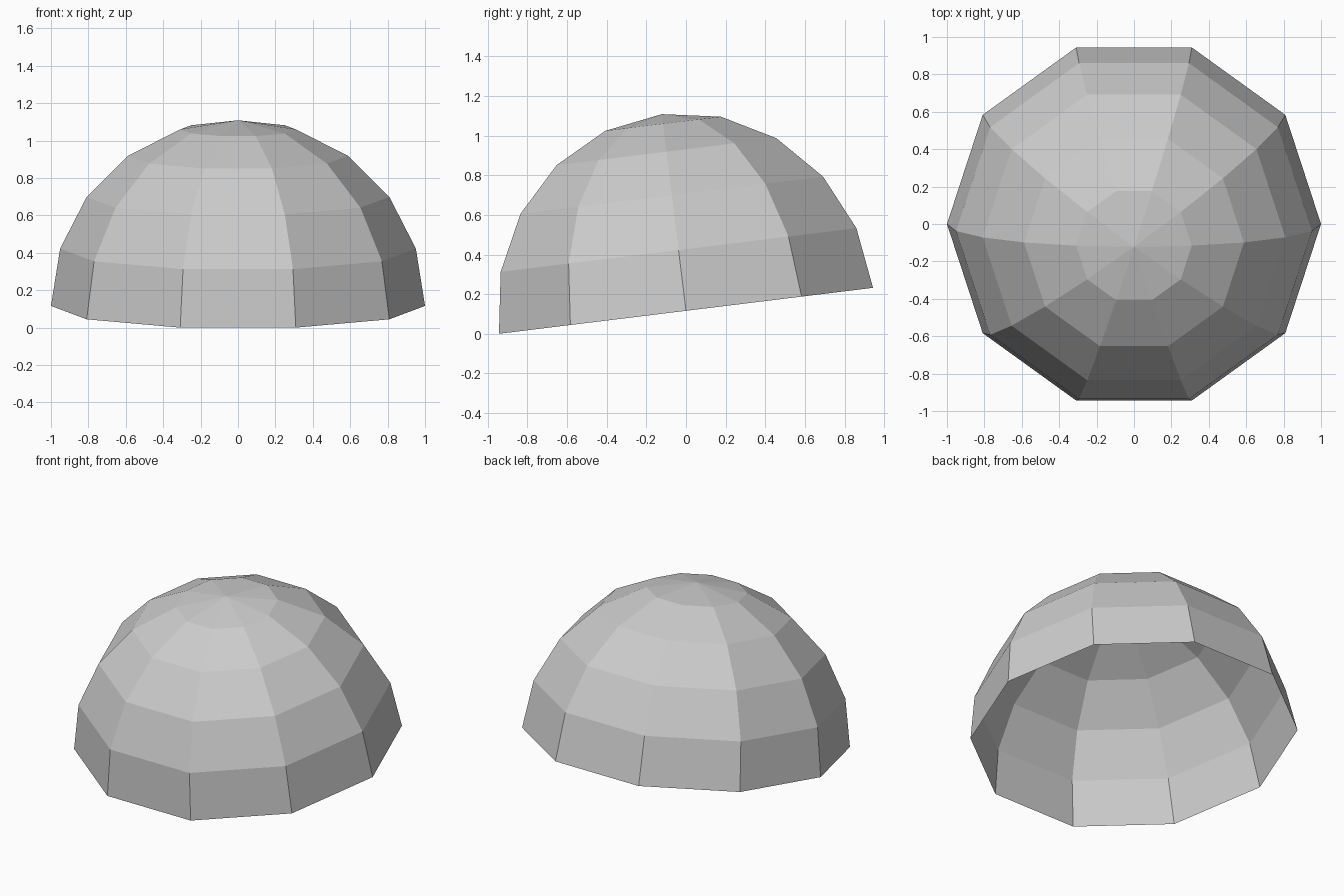
import bpy
import bmesh
import math
from mathutils import Matrix

SIDES = 10
TILT = math.radians(7)

# Remove the default object
cube = bpy.data.objects.get("Cube")
if cube:
    bpy.data.objects.remove(cube, do_unlink=True)

# Plain grey material
grey = bpy.data.materials.new("mid grey")
grey.use_nodes = True
colour = (0.6, 0.6, 0.6, 1)
grey.diffuse_color = colour
grey.node_tree.nodes["Principled BSDF"].inputs["Base Color"].default_value = colour

# Faceted sphere, cut down to its open upper half
bm = bmesh.new()
bmesh.ops.create_uvsphere(bm, u_segments=SIDES, v_segments=SIDES, radius=1)
lower = [v for v in bm.verts if v.co.z < -0.01]
bmesh.ops.delete(bm, geom=lower, context="VERTS")

# Turn a flat side to the front, tip the dome forward and rest its rim on the floor
turn = Matrix.Rotation(math.pi / SIDES, 3, "Z")
tip = Matrix.Rotation(TILT, 3, "X")
bmesh.ops.rotate(bm, verts=bm.verts, matrix=tip @ turn)
lowest = min(v.co.z for v in bm.verts)
bmesh.ops.translate(bm, verts=bm.verts, vec=(0, 0, -lowest))

mesh = bpy.data.meshes.new("dome_shell")
bm.to_mesh(mesh)
bm.free()
mesh.materials.append(grey)
dome = bpy.data.objects.new("dome_shell", mesh)
bpy.context.collection.objects.link(dome)
